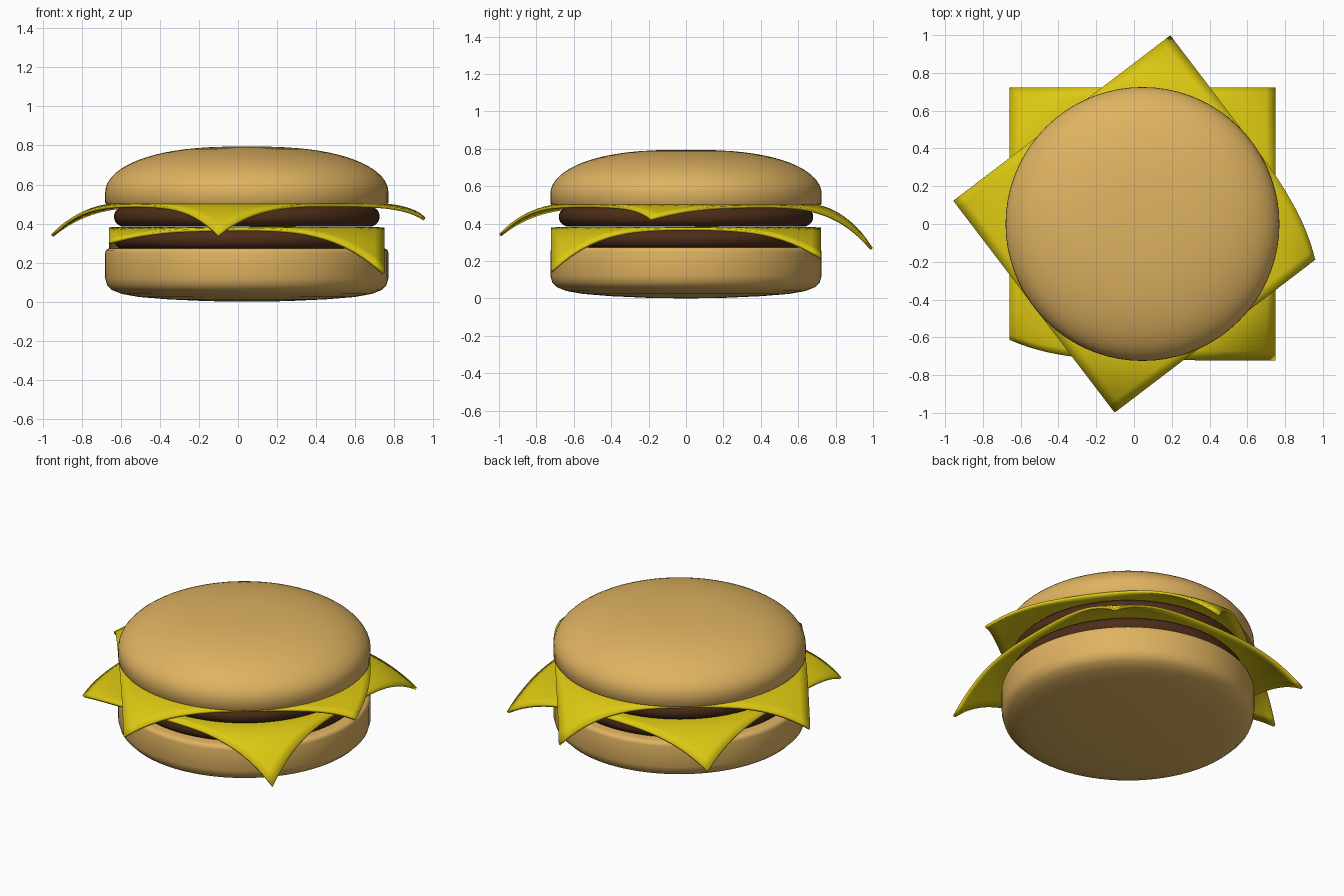
import bpy, bmesh, math

if "Cube" in bpy.data.objects:
    bpy.data.objects.remove(bpy.data.objects["Cube"])

CX = 0.045  # centre of the stack


def material(name, color):
    m = bpy.data.materials.new(name)
    m.diffuse_color = (*color, 1)
    m.use_nodes = True
    m.node_tree.nodes["Principled BSDF"].inputs["Base Color"].default_value = m.diffuse_color
    return m


BUN = material("bread", (0.74, 0.45, 0.12))
MEAT = material("meat", (0.075, 0.026, 0.009))
CHEESE = material("cheese", (0.72, 0.58, 0.006))


def finish(name, bm, mat):
    bmesh.ops.recalc_face_normals(bm, faces=bm.faces)
    me = bpy.data.meshes.new(name)
    bm.to_mesh(me)
    bm.free()
    me.materials.append(mat)
    ob = bpy.data.objects.new(name, me)
    bpy.context.collection.objects.link(ob)
    ob.location.x = CX
    bpy.context.view_layer.objects.active = ob
    ob.select_set(True)
    bpy.ops.object.shade_smooth_by_angle(angle=math.radians(40))
    ob.select_set(False)
    return ob


def lathe(name, profile, mat, steps=72):
    bm = bmesh.new()
    vs = [bm.verts.new((r, 0, z)) for r, z in profile]
    es = [bm.edges.new(p) for p in zip(vs, vs[1:])]
    bmesh.ops.spin(bm, geom=vs + es, cent=(0, 0, 0), axis=(0, 0, 1),
                   angle=2 * math.pi, steps=steps)
    bmesh.ops.remove_doubles(bm, verts=bm.verts, dist=1e-5)
    return finish(name, bm, mat)


def patty(name, z0, z1, r):
    # flat disc with a half-round rim
    h = (z1 - z0) / 2
    rim = [(r - h + h * math.cos(a), z0 + h + h * math.sin(a))
           for a in (math.pi * (i / 10 - 0.5) for i in range(11))]
    return lathe(name, [(0, z0)] + rim + [(0, z1)], MEAT)


def cheese_slice(name, z, turn):
    # square sheet, each corner hanging down by its own amount
    hx, hy, n = 0.705, 0.7225, 28
    drop = {(1, -1): 0.235, (1, 1): 0.16, (-1, 1): 0.16, (-1, -1): 0.075}
    bm = bmesh.new()
    bmesh.ops.create_grid(bm, x_segments=n, y_segments=n, size=1)
    for v in bm.verts:
        u, w = v.co.x, v.co.y
        x, y = u * hx, w * hy
        t = max(0, (math.hypot(x, y) - 0.66) / 0.35) ** 2
        bx = min(1, max(0, 0.5 + u))
        by = min(1, max(0, 0.5 + w))
        d = sum(val * (bx if sx > 0 else 1 - bx) * (by if sy > 0 else 1 - by)
                for (sx, sy), val in drop.items())
        # one corner is also pulled sideways
        pull = 0.11 * t * (1 - bx) * (1 - by)
        v.co = (x, y + pull, -d * t)
    ob = finish(name, bm, CHEESE)
    ob.location.z = z
    ob.rotation_euler.z = turn
    sol = ob.modifiers.new("thickness", 'SOLIDIFY')
    sol.thickness = 0.016
    sol.offset = -1
    return ob


# Bread
lathe("bottom_bun", [(0, 0), (0.2, 0.003), (0.4, 0.012), (0.55, 0.024), (0.64, 0.04),
                     (0.69, 0.06), (0.715, 0.085), (0.725, 0.12), (0.725, 0.25),
                     (0.721, 0.264), (0.71, 0.272), (0.69, 0.275), (0, 0.275)], BUN)
dome = [(0.725 * math.cos(a) ** 0.78, 0.56 + 0.235 * math.sin(a))
        for a in (math.pi / 2 * i / 18 for i in range(18))]
lathe("top_bun", [(0, 0.5), (0.72, 0.5), (0.725, 0.506)] + dome + [(0, 0.795)], BUN)

# Fillings
patty("lower_patty", 0.27, 0.368, 0.68)
cheese_slice("lower_cheese", 0.383, 0)
patty("upper_patty", 0.384, 0.488, 0.68)
cheese_slice("upper_cheese", 0.504, math.radians(127.3))
